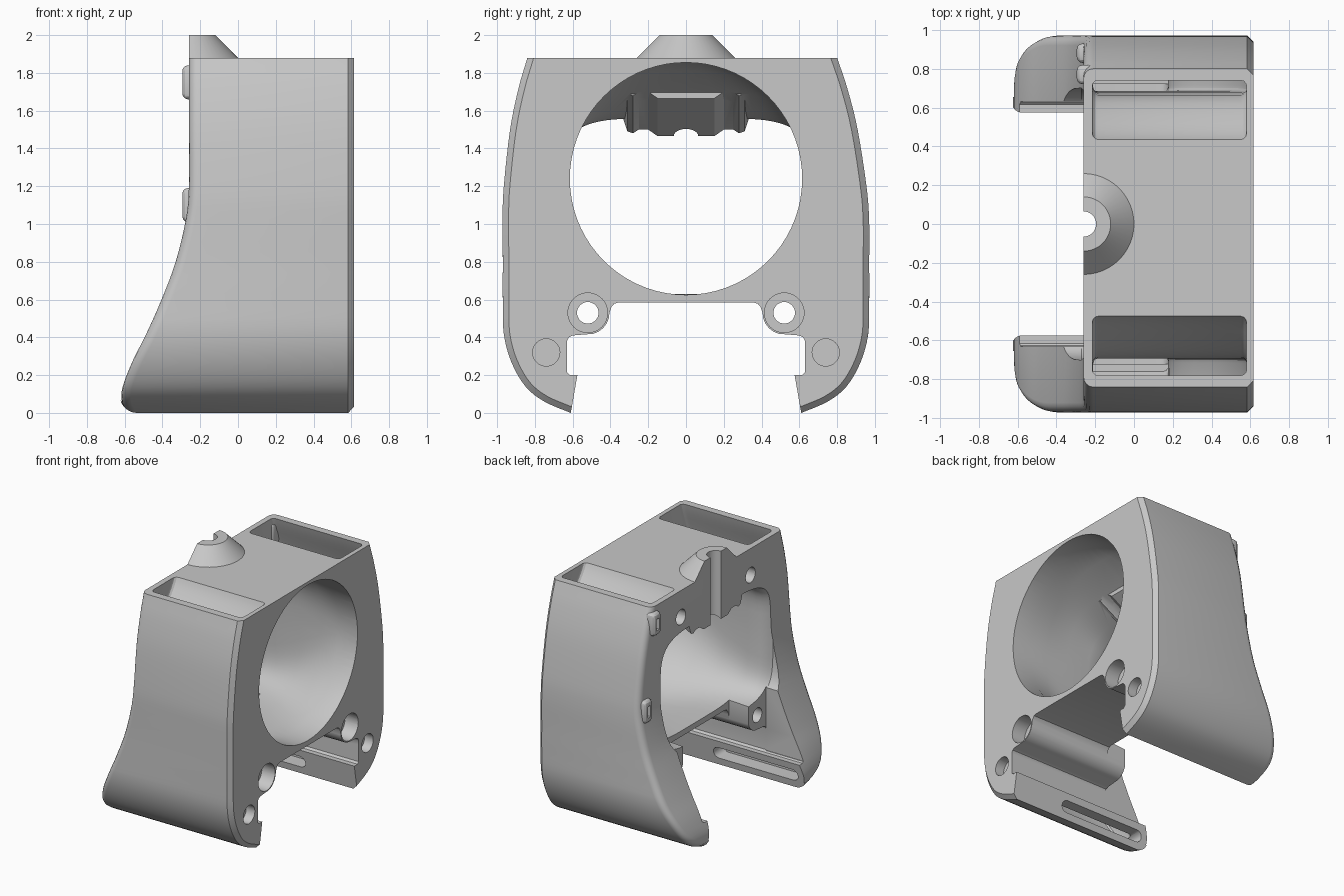
import bpy, bmesh, math
from math import cos, sin, pi
from mathutils import Vector

if "Cube" in bpy.data.objects:
    bpy.data.objects.remove(bpy.data.objects["Cube"])

grey = bpy.data.materials.new("plain_grey")
grey.use_nodes = True
colour = (0.58, 0.58, 0.58, 1)
grey.diffuse_color = colour
grey.node_tree.nodes["Principled BSDF"].inputs["Base Color"].default_value = colour


def loft(name, rings, bevel=None):
    """Skin a stack of equal-length vertex rings and cap both ends."""
    bm = bmesh.new()
    rows = [[bm.verts.new(p) for p in ring] for ring in rings]
    n = len(rows[0])
    for a, b in zip(rows, rows[1:]):
        for i in range(n):
            j = (i + 1) % n
            bm.faces.new((a[i], a[j], b[j], b[i]))
    bm.faces.new(rows[0][::-1])
    bm.faces.new(rows[-1])
    bmesh.ops.recalc_face_normals(bm, faces=bm.faces)
    if bevel:
        bevel(bm)
    mesh = bpy.data.meshes.new(name)
    bm.to_mesh(mesh)
    bm.free()
    mesh.materials.append(grey)
    ob = bpy.data.objects.new(name, mesh)
    bpy.context.collection.objects.link(ob)
    return ob


def round_edges(bm, edges, size, segments):
    bmesh.ops.bevel(bm, geom=edges, offset=size, segments=segments, profile=0.5,
                    affect="EDGES", clamp_overlap=False)


def combine(target, tool, operation="DIFFERENCE"):
    bpy.context.view_layer.objects.active = target
    mod = target.modifiers.new("combine", "BOOLEAN")
    mod.operation, mod.solver, mod.object = operation, "EXACT", tool
    bpy.ops.object.modifier_apply(modifier=mod.name)
    bpy.data.objects.remove(tool)


def box(name, x0, x1, y0, y1, z0, z1, bevel=None):
    return loft(name, [[(x0, y0, z), (x1, y0, z), (x1, y1, z), (x0, y1, z)]
                       for z in (z0, z1)], bevel)


def rod_x(name, y, z, r, x0, x1):
    turn = [2 * pi * i / 32 for i in range(32)]
    return loft(name, [[(x, y + r * cos(t), z + r * sin(t)) for t in turn] for x in (x0, x1)])


def rod_z(name, x, y, stations):
    turn = [2 * pi * i / 48 for i in range(48)]
    return loft(name, [[(x + r * cos(t), y + r * sin(t), z) for t in turn] for r, z in stations])


def mirrored_profile(name, half, x0, x1, rise=0):
    """Symmetric yz outline swept along x, optionally climbing."""
    loop = half + [(-y, z) for y, z in reversed(half)]
    return loft(name, [[(x, y, z + h) for y, z in loop] for x, h in ((x0, 0), (x1, rise))])


def smooth(points, steps=4):
    """Catmull-Rom curve through the points."""
    pts = [Vector(p) for p in points]
    out = []
    for i in range(len(pts) - 1):
        a, b, c, d = pts[max(i - 1, 0)], pts[i], pts[i + 1], pts[min(i + 2, len(pts) - 1)]
        for k in range(steps):
            t = k / steps
            out.append(b + (c - a) * t / 2 + (a * 2 - b * 5 + c * 4 - d) * t * t / 2
                       + (b * 3 - a - c * 3 + d) * t ** 3 / 2)
    return out + [pts[-1]]


def section(z, ya, yb, xa, xb):
    s = -0.02 * max(0, z - 1) / 0.88
    return [(xa, ya + s, z), (xb, ya + s, z), (xb, yb + s, z), (xa, yb + s, z)]


# Outer shell: height, half width, back edge
outline = smooth([(0, .61, -.59), (.06, .75, -.615), (.14, .85, -.61), (.27, .925, -.56),
                  (.42, .965, -.485), (.6, .97, -.405), (.8, .97, -.33), (1.03, .97, -.275),
                  (1.2, .96, -.26), (1.5, .92, -.26), (1.72, .87, -.26), (1.88, .82, -.26),
                  (2.05, .77, -.26)])


def shell_edges(bm):
    def rim(side):
        return [e for e in bm.edges if all(v.co.x * side > 0 for v in e.verts)
                and e.verts[0].co.y * e.verts[1].co.y > 0]
    round_edges(bm, rim(1), .032, 1)
    round_edges(bm, rim(-1), .05, 4)


body = loft("duct_body", [section(z, -y, y, x, .615) for z, y, x in outline], shell_edges)
combine(body, box("top_trim", -1, 1, -1.2, 1.2, 1.88, 2.3))

# Conical boss on the top, halved by the back plane
boss = rod_z("boss", -.26, 0, [(.27, 1.87), (.26, 1.88), (.14, 2)])
combine(boss, box("boss_trim", -1, -.26, -1, 1, 1, 3))
combine(body, boss, "UNION")

# Main air passage: round at one side, squared off and flared at the other
rings = []
for x, k, wide in ((.8, 0, .615), (.45, 0, .615), (.3, .15, .618), (.1, .5, .625), (-.1, .85, .632),
                   (-.18, .95, .64), (-.22, 1, .655), (-.25, 1, .68), (-.27, 1, .7), (-.8, 1, .7)):
    power = 2 / (2 + 3 * k)
    mid, tall = 1.24 - .145 * k, .615 - .15 * k
    ring = []
    for i in range(72):
        c, s = cos(2 * pi * i / 72), sin(2 * pi * i / 72)
        ring.append((x, wide * math.copysign(abs(c) ** power, c),
                     mid + tall * math.copysign(abs(s) ** power, s)))
    rings.append(ring)
combine(body, loft("air_passage", rings))

# Scalloped lip that slopes down under the top bar, and the groove through it
lip = [(.33, 1.6), (.33, 1.55), (.31, 1.49), (.28, 1.48), (.25, 1.5), (.2, 1.5), (.15, 1.465)]
combine(body, mirrored_profile("top_lip", lip, -.26, .08, .2), "UNION")
combine(body, rod_z("boss_groove", -.26, 0, [(.065, 1.4), (.065, 2.2)]))

# Opening between the legs, curving round each screw boss
half = [(.62, -.1), (.61, 0), (.575, .2), (.615, .2), (.63, .215), (.63, .38), (.62, .4), (.6, .41)]
half += [(.52 - .115 * sin(t), .53 - .115 * cos(t)) for t in [pi / 12 * i for i in range(1, 7)]]
half += [(.395, .56), (.38, .578), (.355, .585)]
combine(body, mirrored_profile("leg_opening", half, -1, 1))
combine(body, box("rear_clearance", -1, -.26, -.63, .63, .21, .9))
combine(body, box("floor_notch", -1, -.09, -.41, .41, .4, .8))

# Side ducts, from the top pockets down to the leg slots
duct = smooth([(1.96, .43, .74, -.215, .58), (1.88, .455, .76, -.215, .58),
               (1.8, .5, .785, -.215, .58), (1.65, .61, .84, -.215, .58),
               (1.5, .675, .88, -.215, .58), (1.2, .685, .92, -.215, .58),
               (.8, .685, .93, -.27, .45), (.45, .685, .92, -.41, .25),
               (.25, .68, .86, -.51, .18), (.1, .66, .76, -.55, .18)], 3)


def round_corners(bm):
    upright = [e for e in bm.edges if abs(e.verts[0].co.z - e.verts[1].co.z) > .01]
    round_edges(bm, upright, .03, 3)


for side in (-1, 1):
    combine(body, loft("side_duct", [section(z, side * a, side * b, x0, x1)
                                     for z, a, b, x0, x1 in duct], round_corners))
    turn = [pi * i / 8 for i in range(9)]
    slot = [(.13 + .045 * sin(t), .1 - .045 * cos(t)) for t in turn]
    slot += [(-.52 - .045 * sin(t), .1 + .045 * cos(t)) for t in turn]
    combine(body, loft("leg_slot", [[(x, side * y, z) for x, z in slot] for y in (.5, .72)]))
    # Fixing holes
    combine(body, rod_x("screw_hole", side * .52, .53, .057, -.4, .9))
    combine(body, rod_x("screw_recess", side * .52, .53, .105, .5, .9))
    combine(body, rod_x("magnet_hole", side * .74, .32, .072, .54, .9))
    combine(body, rod_x("rear_hole", side * .435, 1.67, .06, -.4, -.08))


# Pierced lugs on one back edge
def soften(bm):
    round_edges(bm, bm.edges[:], .03, 3)


lugs = []
for y, z in ((.77, 1.75), (.88, 1.1)):
    lug = box("cable_lug", -.295, -.2, y - .05, y + .05, z - .09, z + .09, soften)
    combine(lug, box("lug_hole", -.4, -.265, y - .018, y + .018, z - .045, z + .045))
    lugs.append(lug)

for ob in [body] + lugs:
    bpy.ops.object.select_all(action="DESELECT")
    ob.select_set(True)
    bpy.context.view_layer.objects.active = ob
    bpy.ops.object.shade_smooth_by_angle(angle=math.radians(28))
